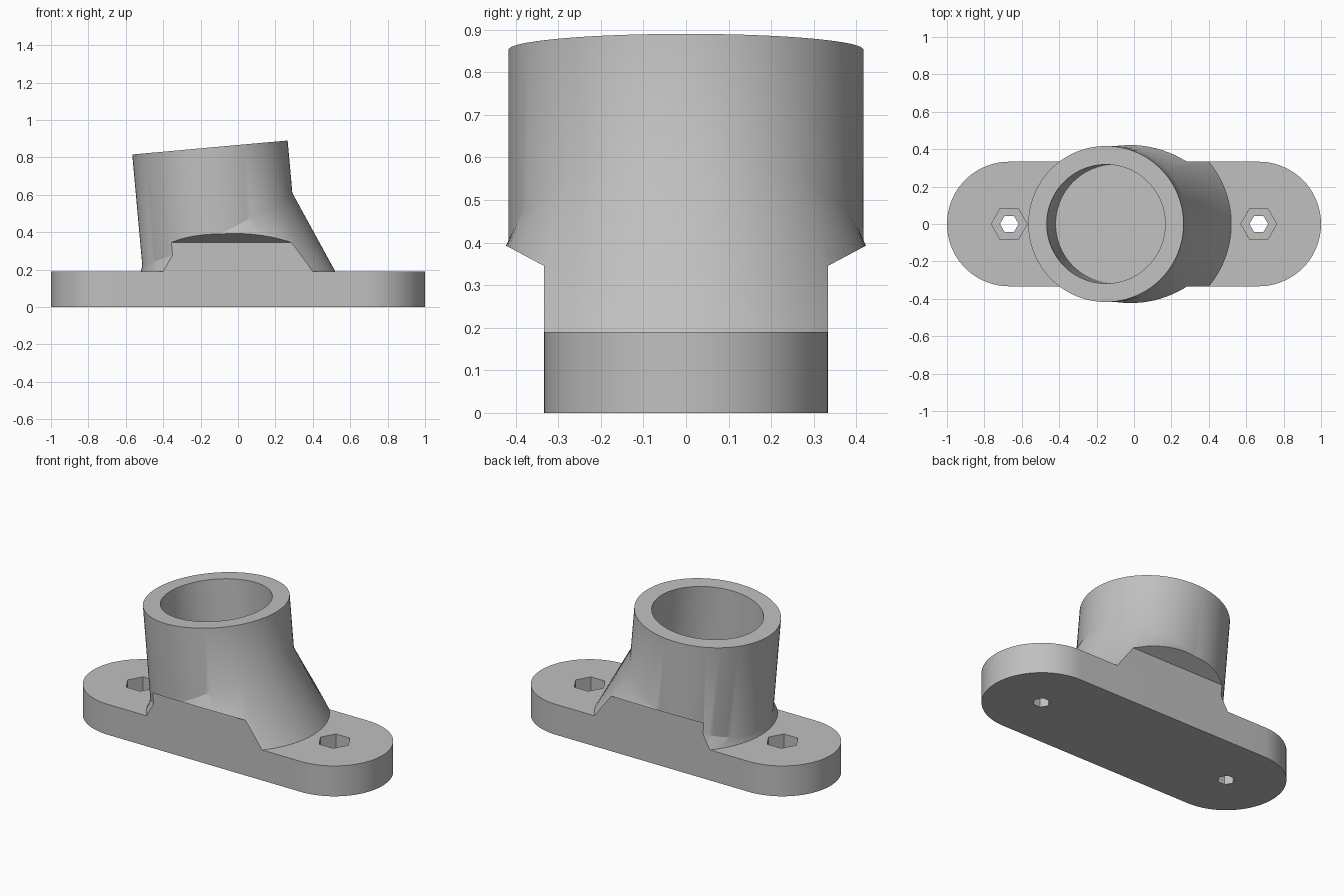
import bpy, bmesh
from math import sin, cos, pi, radians
from mathutils import Vector

if "Cube" in bpy.data.objects:
    bpy.data.objects.remove(bpy.data.objects["Cube"])

SEG = 96
BASE_H, BASE_R, HOLE_X = 0.19, 0.333, 0.667
TUBE_R, BORE_R, FLARE_R = 0.417, 0.318, 0.52

grey = bpy.data.materials.new("plain grey")
grey.use_nodes = True
grey.diffuse_color = (0.53, 0.53, 0.53, 1)
grey.node_tree.nodes["Principled BSDF"].inputs["Base Color"].default_value = grey.diffuse_color


def loft(name, rings):
    """Closed skin through rings of equal length, capped at both ends."""
    bm = bmesh.new()
    rows = [[bm.verts.new(p) for p in ring] for ring in rings]
    n = len(rows[0])
    for a, b in zip(rows, rows[1:]):
        for i in range(n):
            j = (i + 1) % n
            bm.faces.new((a[i], a[j], b[j], b[i]))
    bm.faces.new(rows[0][::-1])
    bm.faces.new(rows[-1])
    bmesh.ops.recalc_face_normals(bm, faces=bm.faces)
    mesh = bpy.data.meshes.new(name)
    bm.to_mesh(mesh)
    bm.free()
    obj = bpy.data.objects.new(name, mesh)
    bpy.context.collection.objects.link(obj)
    mesh.materials.append(grey)
    return obj


def circle(r, z, n=SEG, x=0):
    return [Vector((x + r * cos(2 * pi * i / n), r * sin(2 * pi * i / n), z)) for i in range(n)]


def cut(obj, cutter):
    mod = obj.modifiers.new("cut", "BOOLEAN")
    mod.operation, mod.solver, mod.object = "DIFFERENCE", "EXACT", cutter
    bpy.context.view_layer.objects.active = obj
    bpy.ops.object.modifier_apply(modifier=mod.name)
    bpy.data.objects.remove(cutter)


def smooth(obj):
    bpy.ops.object.select_all(action="DESELECT")
    obj.select_set(True)
    bpy.context.view_layer.objects.active = obj
    bpy.ops.object.shade_smooth_by_angle(angle=radians(25))


# Base plate with rounded ends
def stadium(z):
    half = SEG // 2
    end = [(HOLE_X + BASE_R * cos(a), BASE_R * sin(a))
           for a in (pi * i / half - pi / 2 for i in range(half + 1))]
    return [Vector((x, y, z)) for x, y in end] + [Vector((-x, -y, z)) for x, y in end]


base = loft("base_plate", [stadium(0), stadium(BASE_H)])

# Hexagonal nut recesses with narrow through holes
for x in (-HOLE_X, HOLE_X):
    cut(base, loft("hole_cutter", [circle(0.05, -0.1, 6, x), circle(0.05, 0.08, 6, x),
                                   circle(0.096, 0.08, 6, x), circle(0.096, 0.3, 6, x)]))
smooth(base)

# Tilted socket: foot circle, flare, tube wall, then the blind bore
TILT = radians(5.15)
top = Vector((-0.15, 0, 0.8525))
axis = Vector((-sin(TILT), 0, cos(TILT)))
side = Vector((cos(TILT), 0, sin(TILT)))


def tube_ring(r, t):
    """Ring around the tilted axis; t gives the axial offset for each angle."""
    angles = [2 * pi * i / SEG for i in range(SEG)]
    return [top + axis * t(a) + side * (r * cos(a)) + Vector((0, r * sin(a), 0)) for a in angles]


socket = loft("socket", [
    circle(FLARE_R, 0.1),
    circle(FLARE_R, BASE_H),
    tube_ring(TUBE_R, lambda a: -0.47 + 0.158 * cos(a) + 0.03 * cos(a) ** 2),
    tube_ring(TUBE_R, lambda a: 0),
    tube_ring(BORE_R, lambda a: 0),
    tube_ring(BORE_R, lambda a: -0.53),
])

# Trim the foot flush with the plate sides, leaving a sloped overhang
right = [(BASE_R, BASE_H), (BASE_R, 0.345), (1, 0.70), (1, -0.2)]
profile = right + [(-y, z) for y, z in right[::-1]]
cut(socket, loft("trim_cutter", [[Vector((x, y, z)) for y, z in profile] for x in (-1, 1)]))
smooth(socket)
